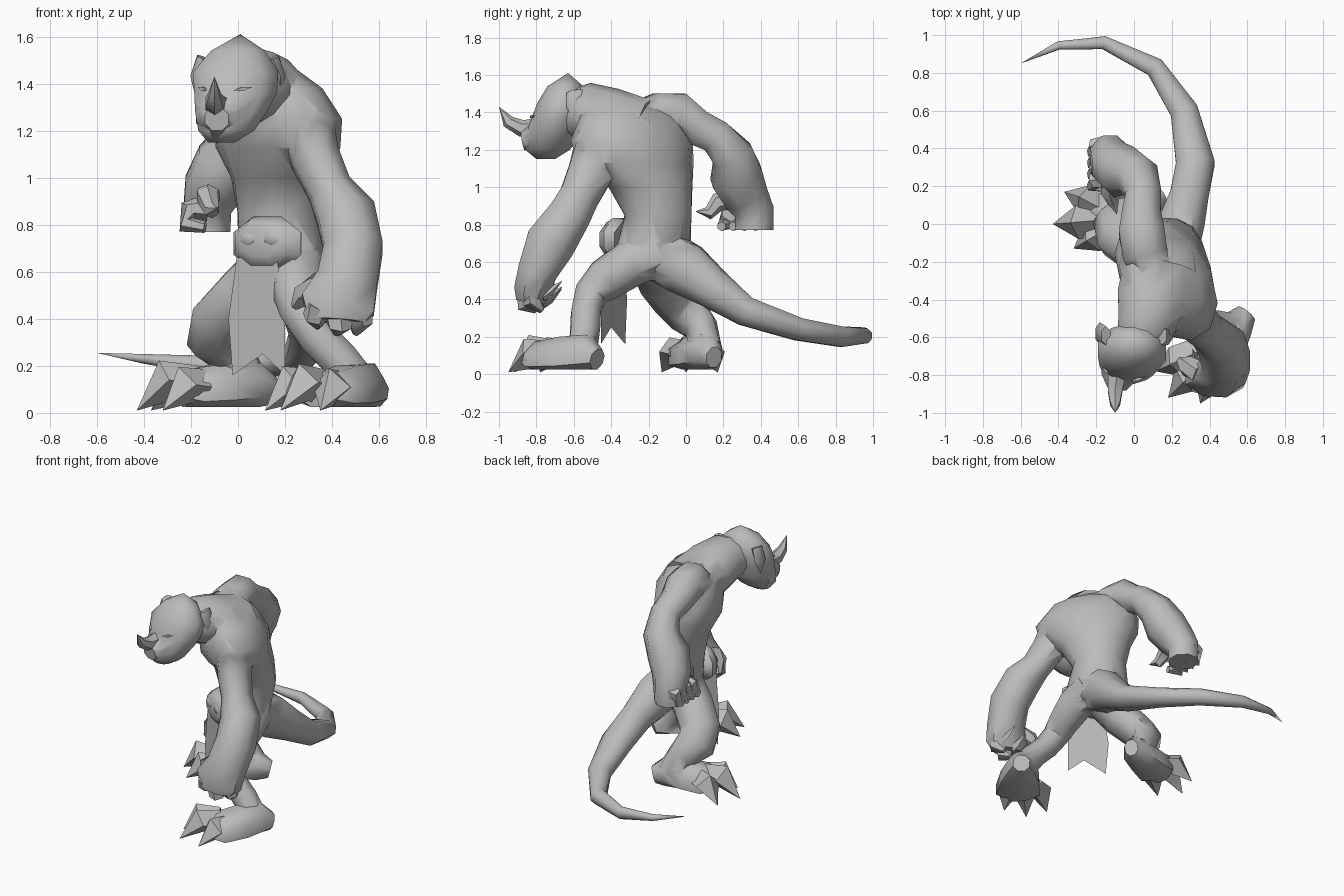
import bpy, bmesh, math
from mathutils import Vector

hide = bpy.data.materials.new("grey_hide")
hide.diffuse_color = (0.5, 0.5, 0.5, 1)


def finish(name, bm):
    bmesh.ops.recalc_face_normals(bm, faces=bm.faces)
    me = bpy.data.meshes.new(name)
    bm.to_mesh(me)
    bm.free()
    me.materials.append(hide)
    ob = bpy.data.objects.new(name, me)
    bpy.context.collection.objects.link(ob)
    return ob


def loft(name, rings, n=8, ref=(1, 0, 0), floor=None, phase=0.5, level=False):
    """Skin elliptical rings (x, y, z, radius along ref, other radius) along a path."""
    bm = bmesh.new()
    pts = [Vector(r[:3]) for r in rings]
    loops = []
    for i, r in enumerate(rings):
        t = (pts[min(i + 1, len(pts) - 1)] - pts[max(i - 1, 0)]).normalized()
        if level:
            t = Vector((0, 0, 1))
        u = Vector(ref)
        u = (u - t * u.dot(t)).normalized()
        v = t.cross(u)
        ra, rb = r[3], r[-1]
        if ra < 0.004:
            loops.append([bm.verts.new(pts[i])])
            continue
        loop = []
        for k in range(n):
            a = 2 * math.pi * (k + phase) / n
            p = pts[i] + u * math.cos(a) * ra + v * math.sin(a) * rb
            if floor is not None:
                p.z = max(p.z, floor)
            loop.append(bm.verts.new(p))
        loops.append(loop)
    for a, b in zip(loops, loops[1:]):
        for k in range(n):
            quad = [a[k % len(a)], a[(k + 1) % len(a)], b[(k + 1) % len(b)], b[k % len(b)]]
            bm.faces.new(list(dict.fromkeys(quad)))
    for loop in (loops[0], loops[-1]):
        if len(loop) > 2:
            bm.faces.new(loop)
    return finish(name, bm)


def fuse(name, base, others):
    """Merge overlapping lofts into one continuous skin."""
    for ob in others:
        mod = base.modifiers.new("fuse", 'BOOLEAN')
        mod.operation, mod.solver, mod.use_self, mod.object = 'UNION', 'EXACT', True, ob
    me = bpy.data.meshes.new_from_object(base.evaluated_get(bpy.context.evaluated_depsgraph_get()))
    base.modifiers.clear()
    base.data = me
    base.name = name
    for ob in others:
        bpy.data.objects.remove(ob)
    return base


def claw(name, base, mid, tip, r):
    loft(name, [(*base, r * 0.9), (*mid, r), (*tip, 0)], 4, (0, 0, 1), 0.01, 0)


# torso: twisted so the left shoulder swings forward
torso = loft("torso", [
    (0.18, -0.17, 0.50, 0.10, 0.10), (0.18, -0.18, 0.58, 0.20, 0.16),
    (0.18, -0.17, 0.70, 0.21, 0.17), (0.18, -0.15, 0.85, 0.18, 0.19),
    (0.18, -0.19, 1.00, 0.24, 0.20), (0.17, -0.27, 1.13, 0.34, 0.23),
    (0.17, -0.29, 1.25, 0.36, 0.23), (0.14, -0.31, 1.38, 0.28, 0.19),
    (0.11, -0.34, 1.46, 0.18, 0.12), (0.10, -0.36, 1.49, 0, 0)],
    12, (0.53, -0.85, 0), level=True)

# neck and hump behind the head
neck = loft("neck", [
    (0.14, -0.22, 1.32, 0.20, 0.15), (0.10, -0.40, 1.36, 0.20, 0.17),
    (0.06, -0.54, 1.40, 0.16, 0.16), (0.01, -0.62, 1.40, 0.12, 0.12)], 10)

# head, hanging down to a narrow jaw, with the crown as its peak
skull = loft("skull", [
    (0.01, -0.63, 1.61, 0, 0), (0.00, -0.645, 1.54, 0.12, 0.095),
    (-0.01, -0.66, 1.45, 0.19, 0.135), (-0.01, -0.69, 1.36, 0.185, 0.14),
    (-0.03, -0.71, 1.28, 0.16, 0.145), (-0.05, -0.74, 1.20, 0.125, 0.12),
    (-0.07, -0.75, 1.15, 0.06, 0.05)], 10, level=True)
muzzle = loft("muzzle", [(-0.06, -0.70, 1.27, 0.13, 0.11), (-0.08, -0.81, 1.26, 0.10, 0.085),
                         (-0.09, -0.87, 1.25, 0.055, 0.055)], 8)
fuse("head", skull, [muzzle])
loft("nose_horn", [
    (-0.09, -0.80, 1.31, 0.055, 0.06), (-0.10, -0.88, 1.315, 0.045, 0.045),
    (-0.10, -0.95, 1.35, 0.03, 0.035), (-0.10, -1.00, 1.43, 0, 0)], 6)
for side, x in (("left", 0.165), ("right", -0.165)):
    loft(side + "_ear", [(x * 0.9, -0.59, 1.51, 0.03, 0.05), (x * 1.1, -0.58, 1.43, 0.025, 0.06),
                         (x * 1.08, -0.59, 1.33, 0, 0)], 6)
for side, a, b in (("left", (-0.02, -0.835, 1.37), (0.06, -0.81, 1.385)),
                   ("right", (-0.13, -0.80, 1.37), (-0.17, -0.755, 1.385))):
    mid = [(p + q) / 2 for p, q in zip(a, b)]
    loft(side + "_eye", [(*a, 0), (*mid, 0.012), (*b, 0)], 4, (0, 0, 1))

# tail sweeping round to the right
tail = loft("tail", [
    (0.20, -0.14, 0.64, 0.15, 0.15), (0.25, 0.00, 0.56, 0.15, 0.13), (0.29, 0.14, 0.46, 0.115, 0.11),
    (0.325, 0.32, 0.335, 0.085, 0.11), (0.265, 0.60, 0.24, 0.065, 0.08),
    (0.11, 0.83, 0.20, 0.058, 0.058), (-0.16, 0.96, 0.205, 0.042, 0.038),
    (-0.40, 0.945, 0.23, 0.022, 0.024), (-0.60, 0.85, 0.255, 0, 0)], 8, (0, 0, 1))

# left arm reaching forward and down
left_arm = loft("left_arm", [
    (0.23, -0.38, 1.30, 0.10, 0.11), (0.29, -0.46, 1.21, 0.13, 0.15), (0.33, -0.51, 1.08, 0.11, 0.13),
    (0.39, -0.57, 0.95, 0.10, 0.115), (0.46, -0.63, 0.84, 0.135, 0.125),
    (0.49, -0.725, 0.70, 0.135, 0.145), (0.465, -0.79, 0.56, 0.14, 0.115),
    (0.425, -0.82, 0.46, 0.17, 0.105), (0.42, -0.83, 0.39, 0.13, 0.085)], 8)
for i, (b, m, t) in enumerate((
        ((0.51, -0.82, 0.44), (0.52, -0.82, 0.39), (0.50, -0.77, 0.34)),
        ((0.43, -0.84, 0.42), (0.43, -0.85, 0.37), (0.42, -0.80, 0.34)),
        ((0.35, -0.84, 0.45), (0.33, -0.83, 0.41), (0.34, -0.77, 0.37)),
        ((0.35, -0.79, 0.54), (0.28, -0.75, 0.50), (0.24, -0.72, 0.45)))):
    loft(f"left_finger_{i}", [(*b, 0.065), (*m, 0.055), (*t, 0.018)], 6, (0.9, 0.1, 0.3))
for i, (x, z) in enumerate(((0.52, 0.47), (0.43, 0.44), (0.34, 0.43))):
    claw(f"left_finger_claw_{i}", (x, -0.77, z - 0.06), (x - 0.01, -0.73, z - 0.03),
         (x - 0.03, -0.66, z + 0.03), 0.025)

# right arm thrown back with a closed fist
right_arm = loft("right_arm", [
    (0.09, -0.22, 1.38, 0.11, 0.10), (0.06, -0.16, 1.40, 0.13, 0.11), (0.04, -0.04, 1.39, 0.13, 0.125),
    (0.04, 0.06, 1.32, 0.11, 0.105), (0.05, 0.16, 1.27, 0.10, 0.10),
    (0.02, 0.25, 1.17, 0.12, 0.12), (-0.05, 0.27, 1.06, 0.14, 0.15),
    (-0.11, 0.32, 0.95, 0.13, 0.13), (-0.13, 0.365, 0.87, 0.11, 0.115),
    (-0.13, 0.365, 0.77, 0.105, 0.11)], 8)
for i in range(4):
    y = 0.23 + 0.06 * i
    loft(f"right_finger_{i}", [(-0.14, y + 0.01, 0.87, 0.055), (-0.21, y, 0.86, 0.045),
                               (-0.22, y - 0.02, 0.80, 0.04), (-0.14, y - 0.04, 0.79, 0.025)],
         6, (0, 1, 0))
loft("right_thumb", [(-0.11, 0.27, 0.94, 0.06), (-0.13, 0.17, 0.92, 0.05),
                     (-0.11, 0.12, 0.86, 0.035), (-0.09, 0.05, 0.87, 0)], 6)

# legs: bent thigh, shin and ankle
left_leg = loft("left_leg", [
    (0.23, -0.17, 0.66, 0.13, 0.14), (0.26, -0.30, 0.59, 0.13, 0.13), (0.26, -0.43, 0.505, 0.11, 0.12),
    (0.265, -0.51, 0.43, 0.09, 0.09), (0.33, -0.535, 0.33, 0.085, 0.085),
    (0.43, -0.54, 0.23, 0.085, 0.085), (0.51, -0.55, 0.12, 0.09, 0.08)], 8, (0.7, 0.1, 0.7))
right_leg = loft("right_leg", [
    (0.15, -0.18, 0.62, 0.14, 0.13), (0.03, -0.13, 0.50, 0.14, 0.13), (-0.07, -0.06, 0.40, 0.14, 0.12),
    (-0.09, 0.01, 0.32, 0.135, 0.11), (-0.03, 0.08, 0.25, 0.10, 0.09),
    (0.03, 0.11, 0.13, 0.10, 0.08)], 8, (0.8, 0.5, 0))

# feet: flat soles with three big claws
left_foot = loft("left_foot", [
    (0.595, -0.475, 0.08, 0.06, 0.06), (0.55, -0.53, 0.10, 0.095, 0.12),
    (0.47, -0.64, 0.09, 0.14, 0.12), (0.38, -0.77, 0.08, 0.16, 0.10),
    (0.34, -0.81, 0.08, 0.11, 0.06)], 8, (0.85, -0.5, 0), 0.025)
right_foot = loft("right_foot", [
    (0.15, 0.15, 0.09, 0.05, 0.06), (0.08, 0.11, 0.11, 0.095, 0.11),
    (-0.05, 0.07, 0.10, 0.12, 0.12), (-0.18, 0.03, 0.09, 0.14, 0.11),
    (-0.23, 0.02, 0.09, 0.10, 0.07)], 8, (-0.2, 0.95, 0), 0.025)
claw("left_toe_0", (0.33, -0.68, 0.11), (0.22, -0.73, 0.12), (0.115, -0.78, 0.01), 0.085)
claw("left_toe_1", (0.36, -0.73, 0.11), (0.28, -0.82, 0.13), (0.18, -0.92, 0.01), 0.085)
claw("left_toe_2", (0.44, -0.73, 0.10), (0.40, -0.84, 0.11), (0.35, -0.95, 0.01), 0.085)
claw("right_toe_0", (-0.17, 0.08, 0.11), (-0.26, 0.13, 0.12), (-0.37, 0.17, 0.01), 0.085)
claw("right_toe_1", (-0.18, 0.02, 0.12), (-0.30, 0.01, 0.14), (-0.43, 0.00, 0.01), 0.09)
claw("right_toe_2", (-0.15, -0.03, 0.11), (-0.22, -0.07, 0.12), (-0.32, -0.13, 0.01), 0.085)

body = fuse("body", torso, [neck, tail, left_arm, right_arm, left_leg, right_leg,
                            left_foot, right_foot])

# belt ornament and hanging cloth, facing the way the hips point
side, out = Vector((0.86, -0.5, 0)), Vector((-0.5, -0.86, 0))
centre = Vector((0.125, -0.355, 0.72))


def disc(name, c, sections, n):
    loft(name, [(*(c + out * d), a, b) for d, a, b in sections], n, side)


disc("belt_mask", centre, ((-0.05, 0.15, 0.10), (0.0, 0.18, 0.125), (0.05, 0.14, 0.10),
                           (0.07, 0.10, 0.06)), 8)
for i, s in enumerate((-0.06, 0.06)):
    disc(f"mask_eye_{i}", centre + side * s + Vector((0, 0, 0.02)),
         ((0.068, 0.04, 0.03), (0.076, 0.03, 0.02)), 6)

bm = bmesh.new()
outline = ((-0.10, 0.66), (0.10, 0.66), (0.14, 0.40), (0.14, 0.16), (0.03, 0.25), (-0.12, 0.16),
           (-0.14, 0.40))
mid = Vector((0.08, -0.385, 0))
bm.faces.new([bm.verts.new(mid + side * s + Vector((0, 0, z))) for s, z in outline])
bmesh.ops.solidify(bm, geom=bm.faces[:], thickness=0.008)
finish("hanging_cloth", bm)

# soft shading: crisp claws and cloth, flowing skin on the body
bpy.ops.object.select_all(action='SELECT')
bpy.context.view_layer.objects.active = body
bpy.ops.object.shade_smooth_by_angle(angle=math.radians(50))
bpy.ops.object.select_all(action='DESELECT')
body.select_set(True)
bpy.ops.object.shade_smooth_by_angle(angle=math.radians(80))
